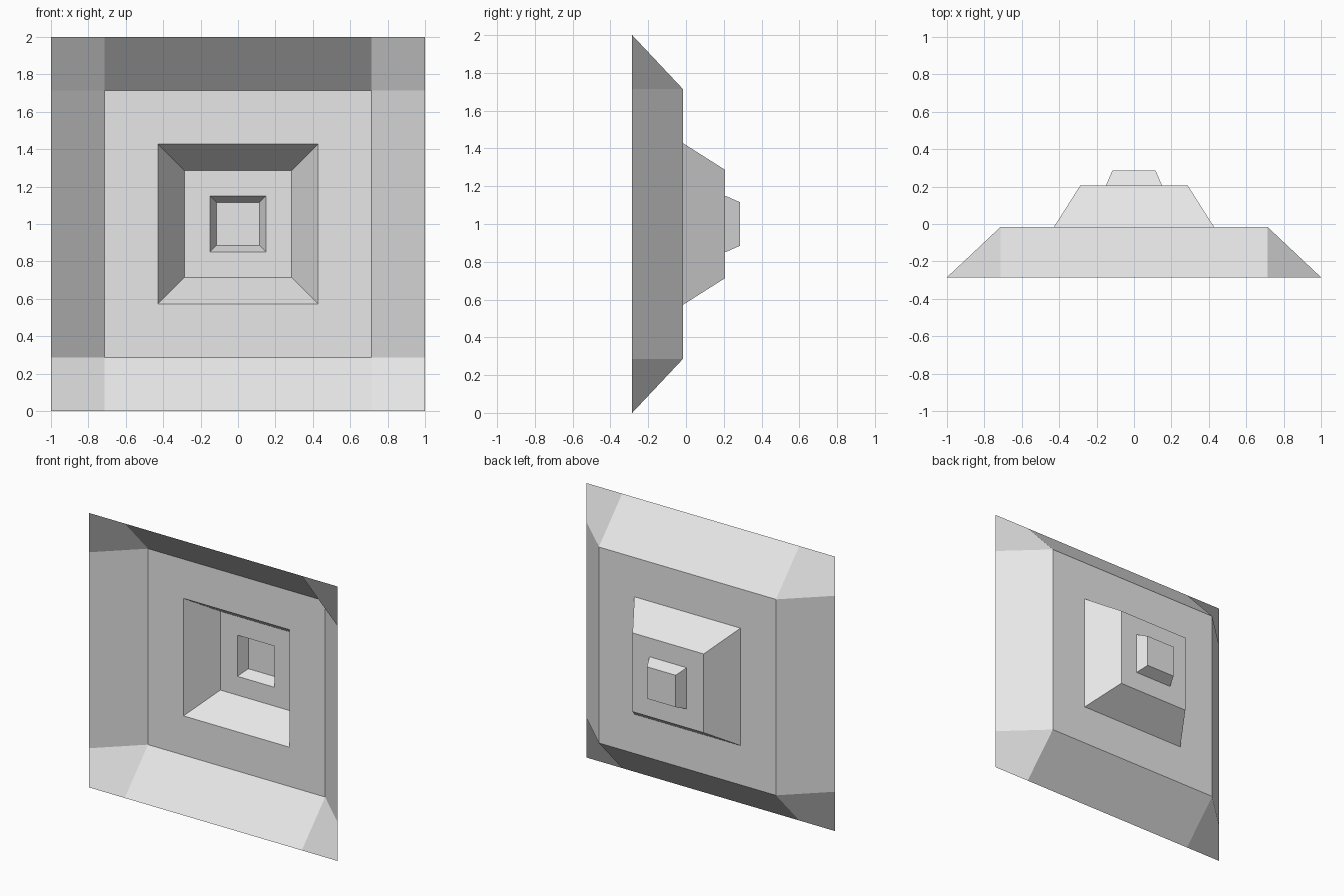
import bpy
import bmesh

cube = bpy.data.objects.get("Cube")
if cube:
    bpy.data.objects.remove(cube, do_unlink=True)

grey = bpy.data.materials.new("light_grey")
grey.use_nodes = True
colour = (0.8, 0.8, 0.8, 1)
grey.diffuse_color = colour
grey.node_tree.nodes["Principled BSDF"].inputs["Base Color"].default_value = colour

MID = 1.0                                   # height of the panel centre
RIM_Y, FIELD_Y, STEP_Y, BACK_Y = -0.285, -0.016, 0.206, 0.285
FIELD = 0.714                               # half width of the flat field

# Half width and depth of each square outline, from the field to the centre
outlines = [(FIELD, FIELD_Y), (0.428, FIELD_Y), (0.287, STEP_Y),
            (0.15, STEP_Y), (0.116, BACK_Y)]


def finish(name, bm):
    """Turn a bmesh into a flat shaded grey object."""
    mesh = bpy.data.meshes.new(name)
    bm.to_mesh(mesh)
    bm.free()
    mesh.materials.append(grey)
    obj = bpy.data.objects.new(name, mesh)
    bpy.context.collection.objects.link(obj)
    return obj


def square(bm, half, y):
    return [bm.verts.new((sx * half, y, MID + sz * half))
            for sx, sz in ((-1, -1), (1, -1), (1, 1), (-1, 1))]


# Sloping outer frame: four side strips and four folded corner faces
bm = bmesh.new()
inner = square(bm, FIELD, FIELD_Y)
rim = []
for i, v in enumerate(inner):
    sx = 1 if v.co.x > 0 else -1
    sz = 1 if v.co.z > MID else -1
    beside = bm.verts.new((sx, RIM_Y, v.co.z))
    beyond = bm.verts.new((v.co.x, RIM_Y, MID + sz))
    corner = bm.verts.new((sx, RIM_Y, MID + sz))
    # Start each corner on the rim so that it folds across the corner
    pair = (beside, beyond) if i % 2 == 0 else (beyond, beside)
    bm.faces.new((pair[0], corner, pair[1], v))
    rim.append(pair)
for i in range(4):
    j = (i + 1) % 4
    bm.faces.new((inner[i], rim[i][1], rim[j][0], inner[j]))
finish("outer_frame", bm)

# Flat field and stepped square recess
bm = bmesh.new()
rings = [square(bm, half, y) for half, y in outlines]
for outer, within in zip(rings, rings[1:]):
    for i in range(4):
        j = (i + 1) % 4
        bm.faces.new((outer[i], outer[j], within[j], within[i]))
bm.faces.new(rings[-1])
finish("stepped_recess", bm)
